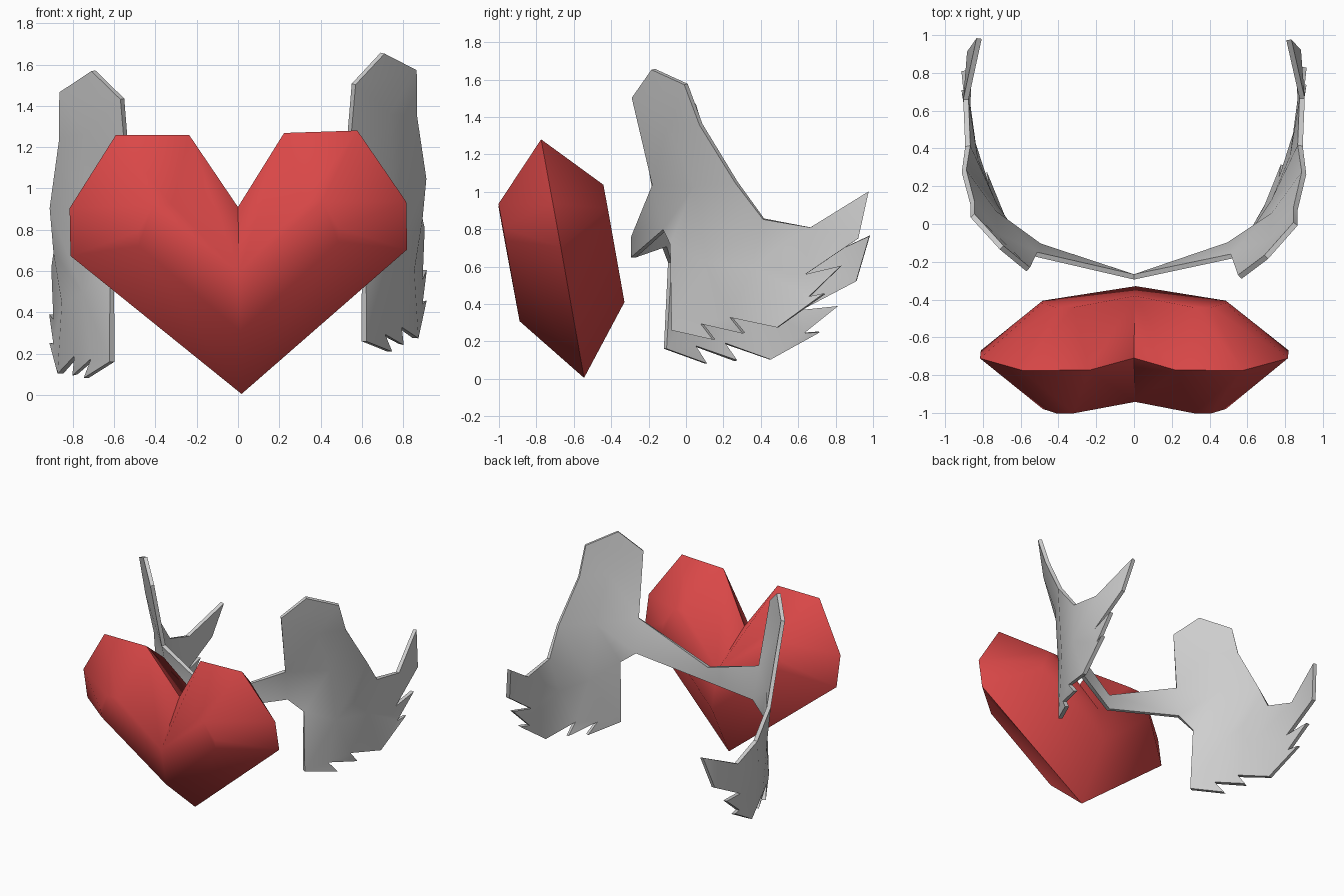
import bpy, bmesh, math
from mathutils import Vector, Matrix
from mathutils.geometry import delaunay_2d_cdt

if "Cube" in bpy.data.objects:
    bpy.data.objects.remove(bpy.data.objects["Cube"])


def material(name, rgb):
    m = bpy.data.materials.new(name)
    m.diffuse_color = (*rgb, 1)
    m.use_nodes = True
    m.node_tree.nodes["Principled BSDF"].inputs["Base Color"].default_value = m.diffuse_color
    return m


def finish(name, bm, mat, angle):
    me = bpy.data.meshes.new(name)
    bm.to_mesh(me)
    bm.free()
    me.materials.append(mat)
    ob = bpy.data.objects.new(name, me)
    bpy.context.collection.objects.link(ob)
    bpy.ops.object.select_all(action='DESELECT')
    ob.select_set(True)
    bpy.context.view_layer.objects.active = ob
    bpy.ops.object.shade_smooth_by_angle(angle=math.radians(angle))
    return ob


red = material("heart red", (0.70, 0.064, 0.064))
grey = material("wing grey", (0.62, 0.62, 0.62))

# Heart: wide rim profile with a smaller raised profile on front and back
RIM = [(0, 0), (.815, .695), (.815, .93), (.585, 1.285), (.23, 1.28), (0, .92)]
FACE = [(0, .36), (.485, .79), (.485, .86), (.41, .99), (.32, .99), (0, .65)]
DEPTH = .285
bm = bmesh.new()
for side in (1, -1):
    rim = [bm.verts.new((side * x, 0, v)) for x, v in RIM]
    for y in (-DEPTH, DEPTH):
        face = [bm.verts.new((side * x, y, v)) for x, v in FACE]
        bm.faces.new(face)
        for i in range(len(RIM) - 1):
            bm.faces.new((rim[i], rim[i + 1], face[i + 1], face[i]))
bmesh.ops.remove_doubles(bm, verts=bm.verts, dist=1e-4)
bmesh.ops.recalc_face_normals(bm, faces=bm.faces)
# Lean the heart forward and roll it very slightly
pivot = Matrix.Translation((0, 0, .9))
roll = pivot @ Matrix.Rotation(math.radians(-1.1), 4, 'Y') @ pivot.inverted()
lean = Matrix.Rotation(math.radians(10.3), 4, 'X')
bm.transform(roll @ Matrix.Translation((0, -.545, .005)) @ lean)
finish("heart", bm, red, 60)

# Wing outline (x, y, z), anticlockwise from the centre of the joining strap
OUTLINE = [
    (0, -.28, .65), (.50, -.11, .80), (.61, -.075, .72), (.61, -.07, .26),
    (.735, .15, .21), (.70, .085, .295), (.79, .31, .245), (.78, .24, .33),
    (.86, .49, .275), (.90, .74, .455), (.88, .66, .44), (.90, .83, .605),
    (.88, .64, .56), (.87, .92, .75), (.82, .975, 1.0), (.89, .665, .81),
    (.88, .415, .855), (.90, .27, 1.05), (.855, .08, 1.36), (.855, 0, 1.575),
    (.70, -.175, 1.655), (.56, -.28, 1.505), (.52, -.17, 1.04), (0, -.28, .76)]
# Inner points that give the sheet its curve
INNER = [(.73, -.09, 1.36), (.74, .05, 1.03), (.74, .12, .62), (.84, .36, .6)]
points = OUTLINE + INNER
n = len(OUTLINE)
_, _, tris, origin, _, _ = delaunay_2d_cdt(
    [Vector((y, z)) for _, y, z in points], [], [list(range(n))], 1, 1e-6)


def left_pose(x, y, z):
    # The left wing droops backwards; the shared strap centre stays put
    w = min(1, x / .45)
    return (-x, y + w * (.065 * z - .058), z - w * (.108 + .13 * y))


bm = bmesh.new()
for left in (False, True):
    verts = []
    for ids in origin:
        p = points[ids[0]]
        verts.append(bm.verts.new(left_pose(*p) if left else p))
    for t in tris:
        bm.faces.new([verts[i] for i in (reversed(t) if left else t)])
bmesh.ops.remove_doubles(bm, verts=bm.verts, dist=1e-4)
wings = finish("wings", bm, grey, 40)
solid = wings.modifiers.new("thickness", 'SOLIDIFY')
solid.thickness = .028
solid.offset = 0
# Keep the cut edge of the sheet crisp
bpy.ops.object.modifier_apply(modifier="thickness")
bpy.ops.object.shade_smooth_by_angle(angle=math.radians(40))
